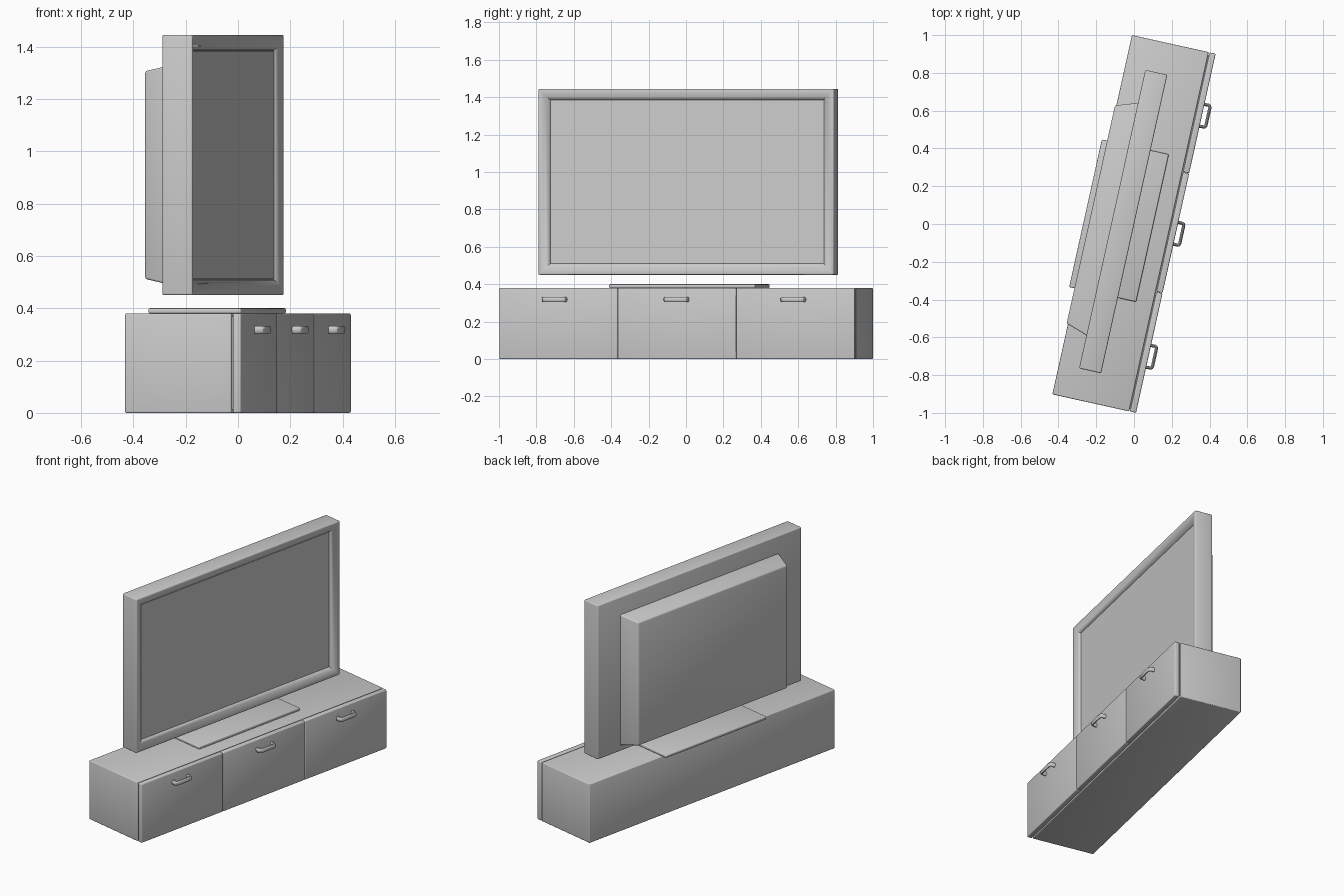
import bpy, bmesh, math

if "Cube" in bpy.data.objects:
    bpy.data.objects.remove(bpy.data.objects["Cube"])

TURN = math.radians(77.5)   # whole set is turned; local x = length, local -y = front


def finish(bm, name):
    bmesh.ops.recalc_face_normals(bm, faces=bm.faces)
    me = bpy.data.meshes.new(name)
    bm.to_mesh(me)
    bm.free()
    ob = bpy.data.objects.new(name, me)
    bpy.context.collection.objects.link(ob)
    place(ob)
    return ob


def place(ob):
    ob.rotation_euler.z = TURN
    bpy.ops.object.select_all(action='DESELECT')
    ob.select_set(True)
    bpy.context.view_layer.objects.active = ob
    bpy.ops.object.shade_smooth_by_angle(angle=math.radians(40))


def box_bm(x, y, z, bevel=0.006, taper=None):
    """Rounded box from (min, max) ranges; taper = (x, z) inset of the rear face."""
    bm = bmesh.new()
    bmesh.ops.create_cube(bm, size=1)
    for v in bm.verts:
        back = v.co.y > 0
        sx, sz = math.copysign(1, v.co.x), math.copysign(1, v.co.z)
        v.co = [r[0] + (r[1] - r[0]) * (c + 0.5) for r, c in zip((x, y, z), v.co)]
        if taper and back:
            v.co.x -= sx * taper[0]
            v.co.z -= sz * taper[1]
    if bevel:
        bmesh.ops.bevel(bm, geom=bm.edges[:], offset=bevel, segments=3,
                        profile=0.5, affect='EDGES')
    bm.normal_update()
    return bm


def box(name, *args, **kw):
    return finish(box_bm(*args, **kw), name)


# Cabinet body
box("cabinet", (-0.974, 0.974), (-0.189, 0.227), (0, 0.38), bevel=0.005)

# Drawer fronts
for i, cx in enumerate((-0.6495, 0, 0.6495)):
    box(f"drawer_front_{i + 1}", (cx - 0.324, cx + 0.324), (-0.227, -0.194),
        (0, 0.38), bevel=0.006)

# Strip joining drawers to the cabinet, set back from every edge
box("drawer_backing", (-0.96, 0.96), (-0.2, -0.18), (0.012, 0.368), bevel=0)

# U-shaped drawer handles, flattened tubes
for i, cx in enumerate((-0.667, 0, 0.64)):
    cu = bpy.data.curves.new(f"handle_{i + 1}", 'CURVE')
    cu.dimensions = '3D'
    cu.bevel_depth = 0.0085
    cu.bevel_resolution = 3
    half = [(0.059, 0.006), (0.059, -0.022), (0.056, -0.029), (0.048, -0.032)]
    path = [(-a, b) for a, b in half] + half[::-1]
    sp = cu.splines.new('POLY')
    sp.points.add(len(path) - 1)
    for p, (a, b) in zip(sp.points, path):
        p.co = (cx + a, -0.227 + b, 0, 1)
    cu.use_fill_caps = True
    ob = bpy.data.objects.new(cu.name, cu)
    bpy.context.collection.objects.link(ob)
    bpy.ops.object.select_all(action='DESELECT')
    ob.select_set(True)
    bpy.context.view_layer.objects.active = ob
    bpy.ops.object.convert(target='MESH')
    ob = bpy.context.object
    for v in ob.data.vertices:
        v.co.z = v.co.z * 1.75 + 0.318
    place(ob)

# Stand plate lying on the cabinet
box("stand_plate", (-0.40, 0.40), (-0.10, 0.263), (0.38, 0.40), bevel=0.006)

# Television frame with a bezel sloping in to the screen
bm = box_bm((-0.809, 0.809), (-0.001, 0.118), (0.45, 1.445), bevel=0.007)
front = max((f for f in bm.faces if f.normal.y < -0.9), key=lambda f: f.calc_area())
for thick, depth in ((0.018, -0.003), (0.018, -0.008), (0.014, -0.011), (0.003, -0.008)):
    bmesh.ops.inset_region(bm, faces=[front], thickness=thick, depth=depth,
                           use_even_offset=True)
    bm.normal_update()
finish(bm, "tv_frame")

# Screen panel
box("screen", (-0.747, 0.747), (0.025, 0.04), (0.512, 1.383), bevel=0)

# Tapered rear housing
box("rear_housing", (-0.633, 0.633), (0.11, 0.234), (0.486, 1.332),
    bevel=0.008, taper=(0.042, 0.026))
